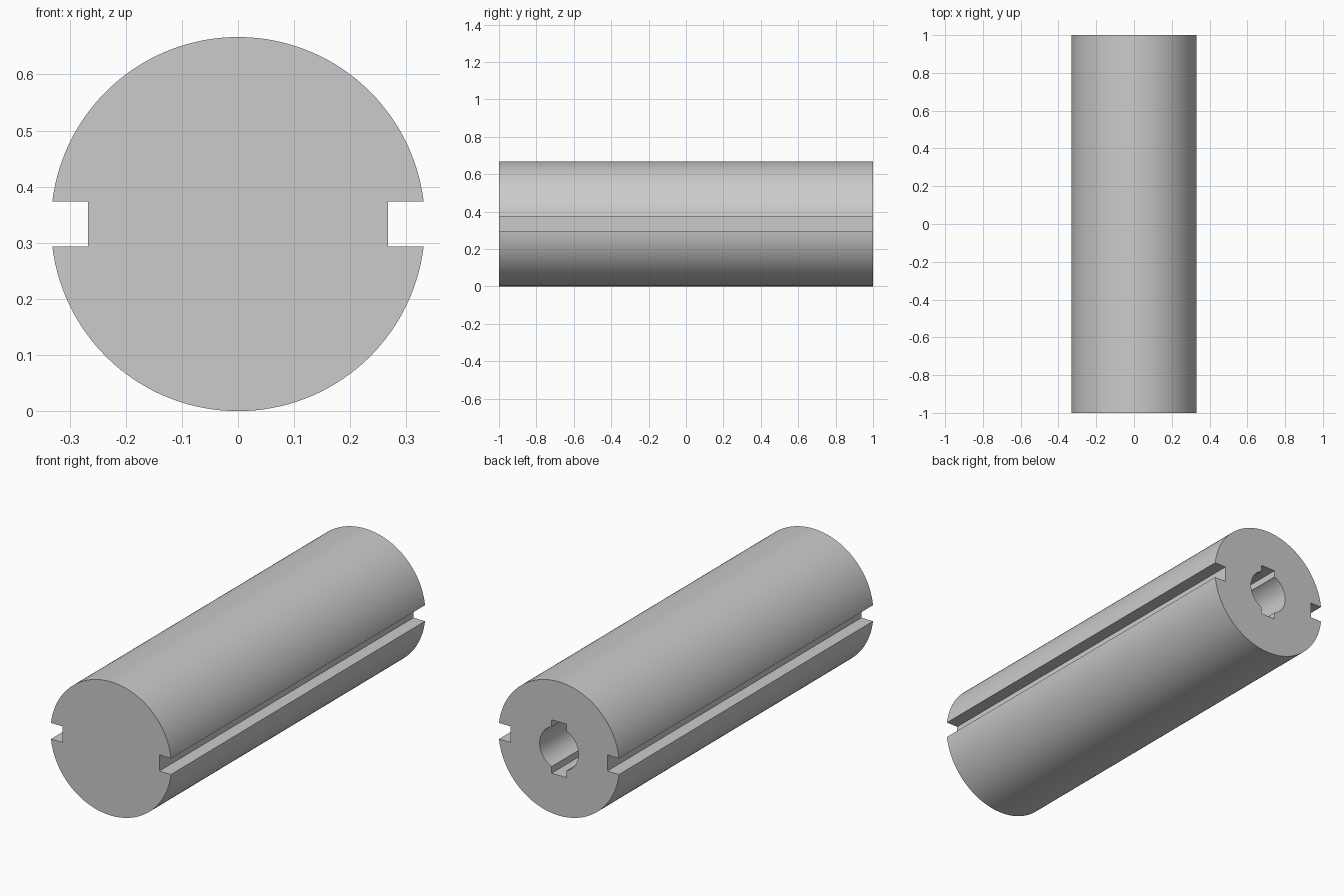
import bpy
import bmesh
import math
from mathutils import Matrix, Vector

RADIUS = 1 / 3
HALF_SLOT = 0.04
ARC_STEPS = 64

if "Cube" in bpy.data.objects:
    bpy.data.objects.remove(bpy.data.objects["Cube"])

steel = bpy.data.materials.new("grey_steel")
steel.use_nodes = True
colour = (0.6, 0.6, 0.6, 1)
steel.diffuse_color = colour
steel.node_tree.nodes["Principled BSDF"].inputs["Base Color"].default_value = colour


def slotted_profile(radius, slot_end, turn):
    """Circle with a square slot on two opposite sides, cut in or standing out."""
    start = math.asin(HALF_SLOT / radius)
    half = []
    for i in range(ARC_STEPS + 1):
        a = start + (math.pi - 2 * start) * i / ARC_STEPS
        half.append(Vector((radius * math.cos(a), 0, radius * math.sin(a))))
    half.append(Vector((-slot_end, 0, HALF_SLOT)))
    half.append(Vector((-slot_end, 0, -HALF_SLOT)))
    spin = Matrix.Rotation(turn, 3, "Y")
    return [spin @ p for p in half + [-p for p in half]]


def extruded(name, profile, y_front, y_back):
    bm = bmesh.new()
    centre = Vector((0, y_front, RADIUS))
    face = bm.faces.new([bm.verts.new(p + centre) for p in profile])
    grown = bmesh.ops.extrude_face_region(bm, geom=[face])["geom"]
    moved = [v for v in grown if isinstance(v, bmesh.types.BMVert)]
    bmesh.ops.translate(bm, verts=moved, vec=(0, y_back - y_front, 0))
    bmesh.ops.recalc_face_normals(bm, faces=bm.faces)
    mesh = bpy.data.meshes.new(name)
    bm.to_mesh(mesh)
    bm.free()
    mesh.materials.append(steel)
    obj = bpy.data.objects.new(name, mesh)
    bpy.context.collection.objects.link(obj)
    return obj


# Round bar with a groove along each side
shaft = extruded("grooved_shaft", slotted_profile(RADIUS, 0.267, 0), -1, 1)

# Blind bore in the back end, with keyways above and below
cutter = extruded("bore_cutter", slotted_profile(0.107, 0.133, math.pi / 2), 0, 1.1)
cutter.hide_render = True

cut = shaft.modifiers.new("bore", "BOOLEAN")
cut.operation = "DIFFERENCE"
cut.solver = "EXACT"
cut.object = cutter
bpy.ops.object.select_all(action="DESELECT")
shaft.select_set(True)
bpy.context.view_layer.objects.active = shaft
bpy.ops.object.modifier_apply(modifier=cut.name)
bpy.data.objects.remove(cutter)

# Smooth round walls, sharp slot edges and ends
bpy.ops.object.shade_smooth_by_angle(angle=math.radians(30))
